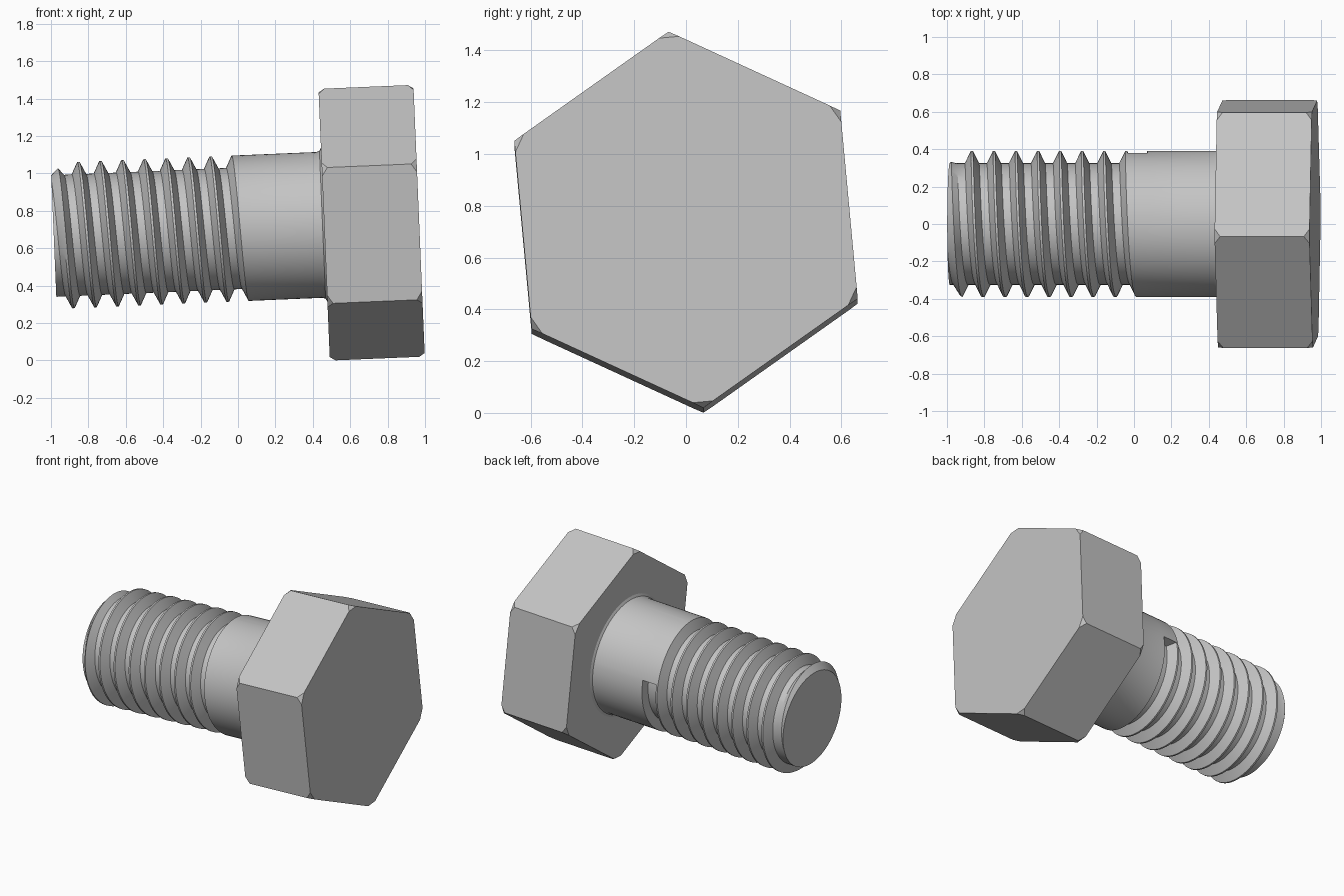
import bpy, bmesh
from math import sin, cos, pi, radians
from mathutils import Vector

cube = bpy.data.objects.get("Cube")
if cube:
    bpy.data.objects.remove(cube, do_unlink=True)

steel = bpy.data.materials.new("grey_steel")
steel.use_nodes = True
GREY = (0.55, 0.55, 0.55, 1)
steel.diffuse_color = GREY
steel.node_tree.nodes["Principled BSDF"].inputs["Base Color"].default_value = GREY

# The bolt lies along its own x axis, from the threaded tip to the head
R_CREST, R_ROOT, PITCH, FIRST = 0.39, 0.325, 0.118, 0.03
HEAD_START, HEAD_END, HEAD_R = 1.447, 1.955, 0.73
TURNS, SEGMENTS, GROOVE_END = 8, 72, radians(283)


def add_part(name, bm):
    """Turn a bmesh into an object leaning with the bolt's axis."""
    bmesh.ops.recalc_face_normals(bm, faces=bm.faces)
    mesh = bpy.data.meshes.new(name)
    bm.to_mesh(mesh)
    bm.free()
    mesh.materials.append(steel)
    obj = bpy.data.objects.new(name, mesh)
    bpy.context.collection.objects.link(obj)
    obj.location = (-0.985, 0, 0.665)
    obj.rotation_euler = (0, radians(-2.4), 0)
    return obj


def column(phi, past_groove):
    """Lengthwise profile of the shank at one angle, as (position, radius)."""
    last = TURNS - 1 if past_groove else TURNS
    square = min(max((phi - pi) / radians(50), 0), 1)
    points = [(0, 0), (0, R_ROOT)]
    for k in range(-2, TURNS + 1):
        crest = FIRST + PITCH * (k + phi / (2 * pi))
        root_end = 0.08 + (0.03 * square if k == TURNS - 1 else 0)
        turn = [(-0.006, R_CREST), (0.006, R_CREST)]
        if k < TURNS:
            turn += [(0.038, R_ROOT), (root_end, R_ROOT)]
        for offset, r in turn:
            t = max(crest + offset, 0)
            if k >= last:
                r = R_CREST
            points.append((t, min(r, R_ROOT + t)))   # chamfered tip
    # plain shank with a small fillet under the head
    return points + [(1.422, R_CREST), (1.438, R_CREST + 0.006), (HEAD_START, R_CREST + 0.022)]


# Threaded shank: helical profile swept round once, with an abrupt groove end
angles = [2 * pi * i / SEGMENTS for i in range(SEGMENTS + 1)]
stations = [(a, False) for a in angles if a < GROOVE_END]
stations += [(GROOVE_END, False), (GROOVE_END, True)]
stations += [(a, True) for a in angles if a > GROOVE_END]
bm = bmesh.new()
columns = [[bm.verts.new((t, -r * sin(phi), r * cos(phi))) for t, r in column(phi, past)]
           for phi, past in stations]
for a, b in zip(columns, columns[1:]):
    for j in range(len(a) - 1):
        bm.faces.new((a[j], a[j + 1], b[j + 1], b[j]))
bmesh.ops.remove_doubles(bm, verts=bm.verts, dist=0.0002)
bmesh.ops.dissolve_degenerate(bm, edges=bm.edges, dist=0.0001)
shank = add_part("threaded_shank", bm)

# Hexagonal head: hull of the side edges and the clipped corners of both ends
bm = bmesh.new()
corners = [Vector((0, cos(a), sin(a))) * HEAD_R
           for a in (radians(95.3 + 60 * k) for k in range(6))]
CLIP, DEPTH = 0.045, 0.03
for i, c in enumerate(corners):
    for end, inward in ((HEAD_START, DEPTH), (HEAD_END, -DEPTH)):
        bm.verts.new(c + Vector((end + inward, 0, 0)))
        for other in (corners[i - 1], corners[(i + 1) % 6]):
            bm.verts.new(c.lerp(other, CLIP / HEAD_R) + Vector((end, 0, 0)))
bmesh.ops.convex_hull(bm, input=bm.verts)
bmesh.ops.dissolve_limit(bm, angle_limit=radians(1), verts=bm.verts, edges=bm.edges)
add_part("hex_head", bm)

# Smooth the round surfaces, keep the thread edges crisp
bpy.ops.object.select_all(action="DESELECT")
shank.select_set(True)
bpy.context.view_layer.objects.active = shank
bpy.ops.object.shade_smooth_by_angle(angle=radians(30))
